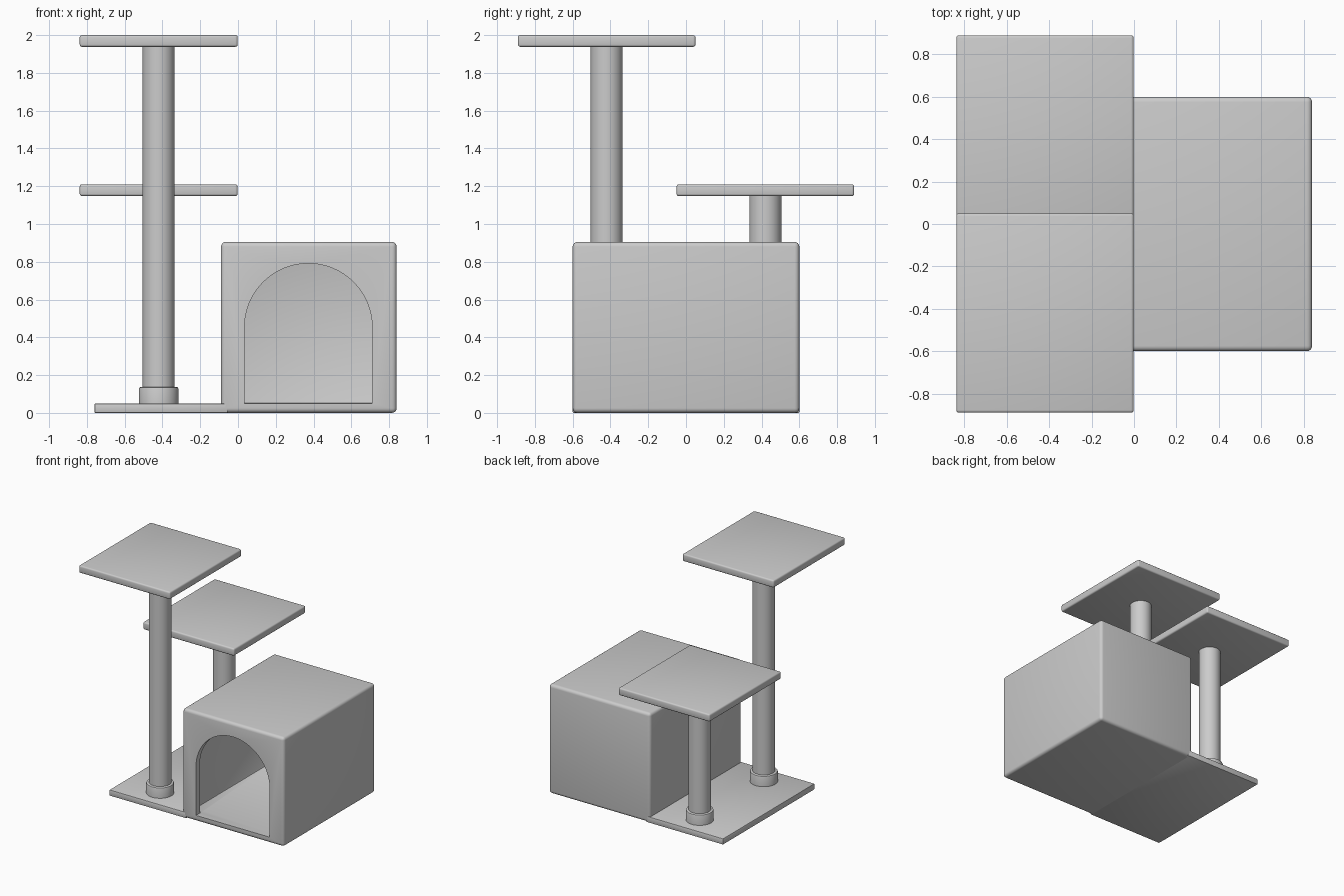
import bpy, bmesh, math

if "Cube" in bpy.data.objects:
    bpy.data.objects.remove(bpy.data.objects["Cube"])


def finish(bm, name):
    bmesh.ops.recalc_face_normals(bm, faces=bm.faces)
    me = bpy.data.meshes.new(name)
    bm.to_mesh(me)
    bm.free()
    ob = bpy.data.objects.new(name, me)
    bpy.context.collection.objects.link(ob)
    return ob


def smooth(ob, angle=40):
    bpy.ops.object.select_all(action='DESELECT')
    bpy.context.view_layer.objects.active = ob
    ob.select_set(True)
    bpy.ops.object.shade_smooth_by_angle(angle=math.radians(angle))


def rounded_box(name, lo, hi, r, seg=3):
    bm = bmesh.new()
    bmesh.ops.create_cube(bm, size=1)
    for v in bm.verts:
        v.co = [(a + b) / 2 + c * (b - a) for a, b, c in zip(lo, hi, v.co)]
    bmesh.ops.bevel(bm, geom=bm.edges[:], offset=r, segments=seg, profile=0.5, affect='EDGES')
    ob = finish(bm, name)
    smooth(ob)
    return ob


def lathe(name, profile, x, y, sides=48):
    bm = bmesh.new()
    rings = []
    for r, z in profile:
        rings.append([bm.verts.new((x + r * math.cos(2 * math.pi * i / sides),
                                    y + r * math.sin(2 * math.pi * i / sides), z))
                      for i in range(sides)])
    for a, b in zip(rings, rings[1:]):
        for i in range(sides):
            j = (i + 1) % sides
            bm.faces.new((a[i], a[j], b[j], b[i]))
    bm.faces.new(rings[0])
    bm.faces.new(rings[-1])
    ob = finish(bm, name)
    smooth(ob)
    return ob


def arch_prism(name, cx, half, z0, spring, y0, y1, steps=32):
    outline = [(cx - half, z0), (cx + half, z0)]
    outline += [(cx + half * math.cos(math.pi * i / steps),
                 spring + half * math.sin(math.pi * i / steps)) for i in range(steps + 1)]
    bm = bmesh.new()
    f = bm.faces.new([bm.verts.new((x, y0, z)) for x, z in outline])
    ext = bmesh.ops.extrude_face_region(bm, geom=[f])['geom']
    bmesh.ops.translate(bm, vec=(0, y1 - y0, 0),
                        verts=[g for g in ext if isinstance(g, bmesh.types.BMVert)])
    return finish(bm, name)


def cut(ob, cutter):
    m = ob.modifiers.new("cut", 'BOOLEAN')
    m.operation, m.solver, m.object = 'DIFFERENCE', 'EXACT', cutter
    bpy.context.view_layer.objects.active = ob
    bpy.ops.object.modifier_apply(modifier=m.name)
    bpy.data.objects.remove(cutter)


# hollow house with an arched doorway
house = rounded_box("house", (-0.09, -0.6, 0), (0.84, 0.6, 0.905), 0.025, 4)
cut(house, rounded_box("cavity", (-0.04, -0.55, 0.05), (0.79, 0.55, 0.855), 0.01, 2))
cut(house, arch_prism("doorway", 0.3725, 0.338, 0.05, 0.453, -0.7, -0.5))
smooth(house)

# base plate beside the house
rounded_box("base_plate", (-0.76, -0.6, 0), (-0.055, 0.6, 0.05), 0.006, 2)

# two posts, each with a collar and a perch
PX = -0.42
for label, side, top in (("tall", -1, 2.0), ("short", 1, 1.21)):
    py = 0.42 * side
    lathe(label + "_post", [(0.085, 0.045), (0.085, top - 0.05)], PX, py)
    lathe(label + "_collar", [(0.105, 0.045), (0.105, 0.125), (0.102, 0.134),
                              (0.094, 0.138), (0.08, 0.138)], PX, py)
    rounded_box(label + "_perch", (PX - 0.418, py - 0.47, top - 0.062),
                (PX + 0.418, py + 0.47, top), 0.012)
